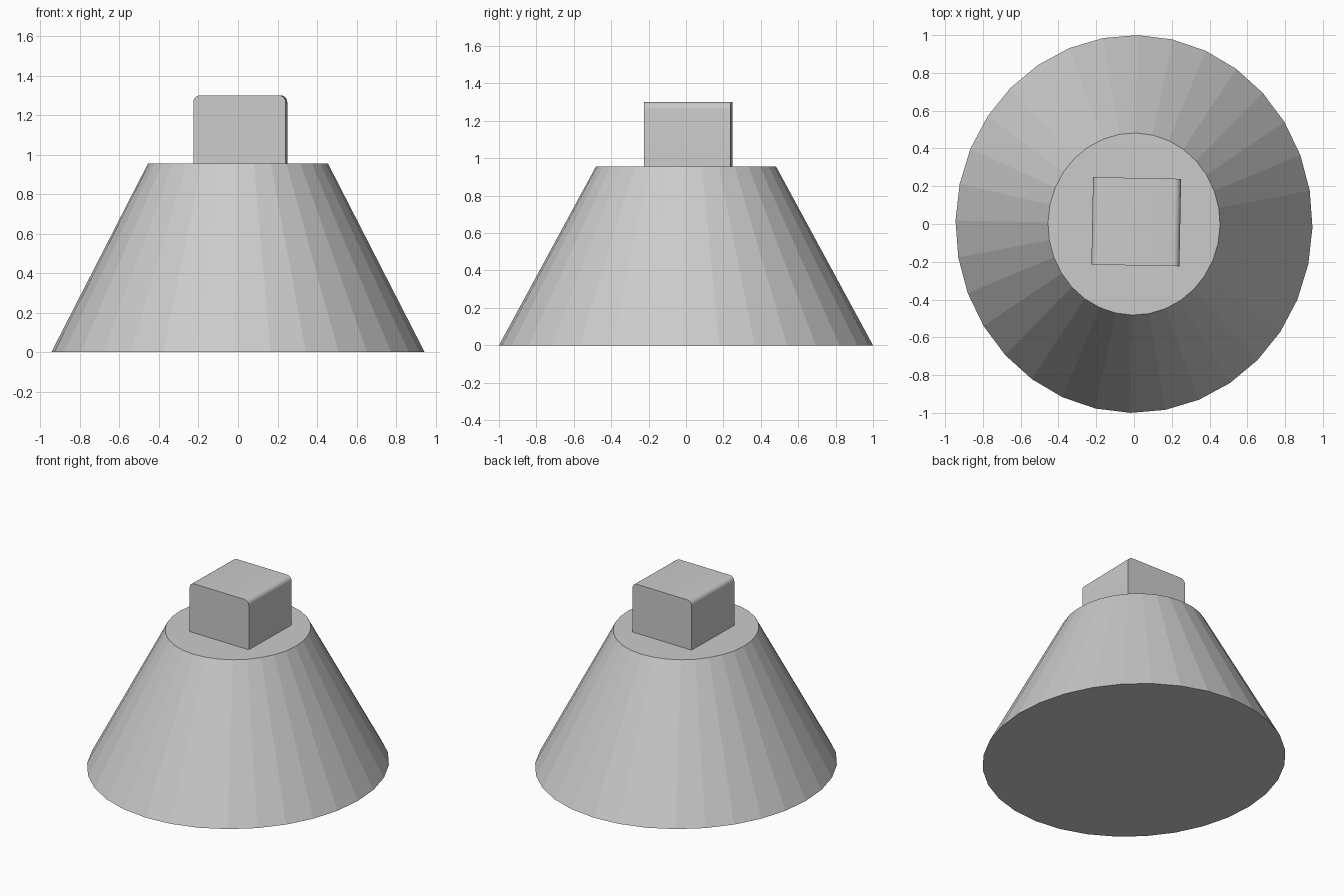
import bpy
import bmesh
from math import radians
from mathutils import Matrix

cube = bpy.data.objects.get("Cube")
if cube:
    bpy.data.objects.remove(cube, do_unlink=True)

TWIST = Matrix.Rotation(radians(-1.1), 4, "Z")

grey = bpy.data.materials.new("light_grey")
grey.use_nodes = True
colour = (0.6, 0.6, 0.6, 1)
grey.diffuse_color = colour
grey.node_tree.nodes["Principled BSDF"].inputs["Base Color"].default_value = colour


def add_object(name, bm):
    mesh = bpy.data.meshes.new(name)
    bm.to_mesh(mesh)
    bm.free()
    mesh.materials.append(grey)
    obj = bpy.data.objects.new(name, mesh)
    bpy.context.collection.objects.link(obj)
    return obj


# Tapered base, slightly oval, with flat facets
height = 0.955
bm = bmesh.new()
bmesh.ops.create_cone(bm, cap_ends=True, segments=32, radius1=1, radius2=0.482, depth=height)
bm.transform(Matrix.Translation((0, 0, height / 2)) @ TWIST @ Matrix.Diagonal((0.945, 1, 1, 1)))
add_object("tapered_base", bm)

# Block on top, its two upper side edges rounded
bottom, top = height - 0.01, 1.3
bm = bmesh.new()
bmesh.ops.create_cube(bm, size=1)
bm.transform(Matrix.Diagonal((0.466, 0.463, top - bottom, 1)))
rounded = [e for e in bm.edges
           if all(v.co.z > 0 for v in e.verts) and e.verts[0].co.x * e.verts[1].co.x > 0]
bmesh.ops.bevel(bm, geom=rounded, offset=0.034, segments=6, profile=0.5, affect="EDGES")
bm.transform(Matrix.Translation((0.012, 0.012, (bottom + top) / 2)) @ TWIST)
block = add_object("top_block", bm)

bpy.ops.object.select_all(action="DESELECT")
block.select_set(True)
bpy.context.view_layer.objects.active = block
bpy.ops.object.shade_smooth_by_angle(angle=radians(30))
